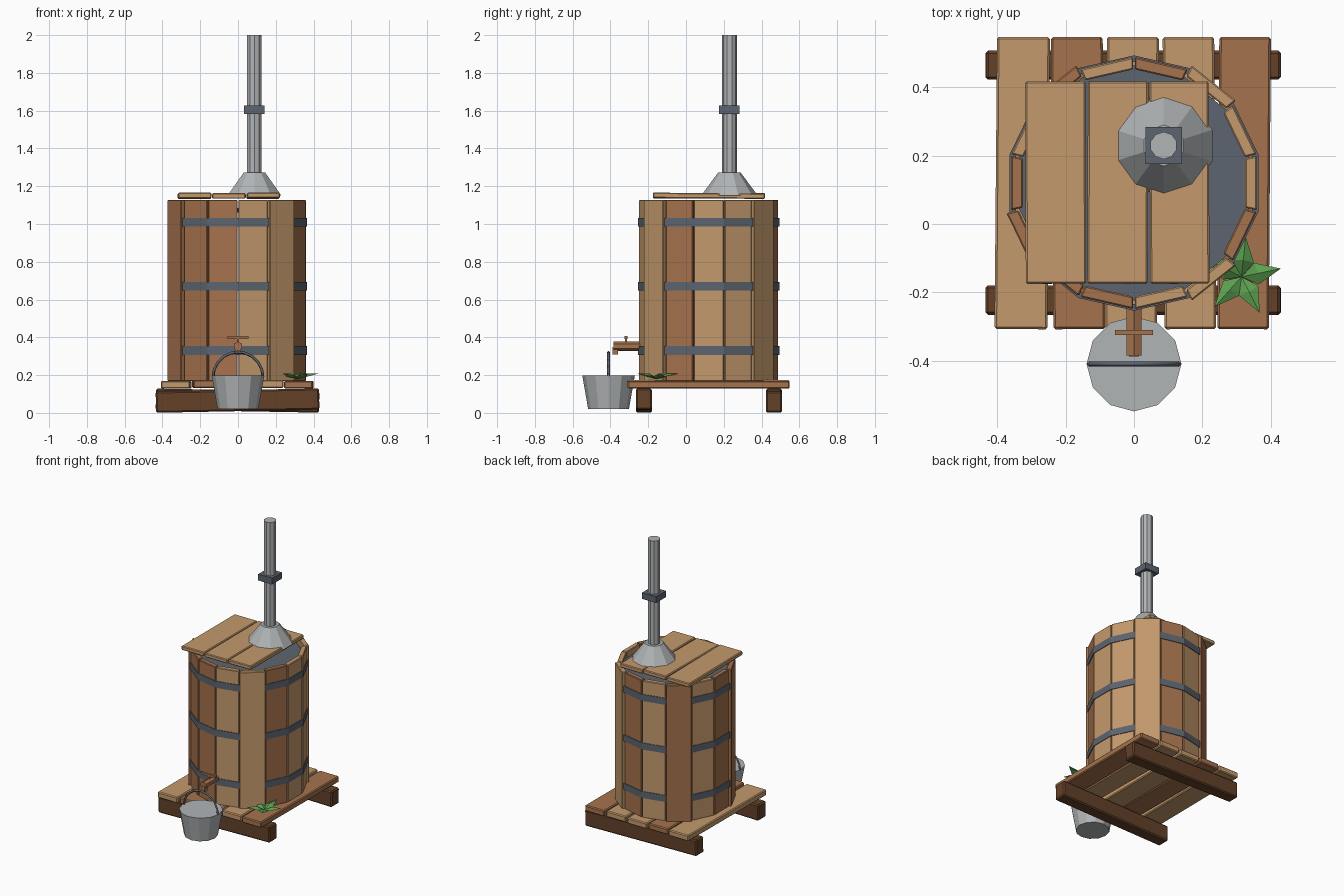
import bpy, bmesh, math
from mathutils import Vector

if "Cube" in bpy.data.objects:
    bpy.data.objects.remove(bpy.data.objects["Cube"])


def mat(name, c):
    m = bpy.data.materials.new(name)
    m.diffuse_color = (*c, 1)
    m.use_nodes = True
    m.node_tree.nodes["Principled BSDF"].inputs["Base Color"].default_value = m.diffuse_color
    return m


LIGHT = mat("light_wood", (0.55, 0.32, 0.15))
MID = mat("red_wood", (0.38, 0.17, 0.075))
DARK = mat("dark_wood", (0.125, 0.053, 0.022))
METAL = mat("pale_metal", (0.44, 0.46, 0.47))
SLATE = mat("slate_iron", (0.11, 0.13, 0.16))
GREEN = mat("leaf_green", (0.105, 0.35, 0.078))


def mesh(name, verts, faces, material, bevel=0):
    me = bpy.data.meshes.new(name)
    me.from_pydata([tuple(v) for v in verts], [], faces)
    me.materials.append(material)
    ob = bpy.data.objects.new(name, me)
    bpy.context.collection.objects.link(ob)
    if bevel:
        add_bevel(ob, bevel)
    return ob


def add_bevel(ob, w):
    b = ob.modifiers.new("bevel", 'BEVEL')
    b.width, b.segments = w, 1


def box(name, x, y, z, material, bevel=0, rot=(0, 0, 0)):
    """Box from (min, max) pairs, turned about its own centre."""
    loc = [(a + b) / 2 for a, b in (x, y, z)]
    hx, hy, hz = [(b - a) / 2 for a, b in (x, y, z)]
    v = [(sx * hx, sy * hy, sz * hz) for sz in (-1, 1)
         for sx, sy in ((-1, -1), (1, -1), (1, 1), (-1, 1))]
    f = [(3, 2, 1, 0), (4, 5, 6, 7)] + [(i, (i + 1) % 4, (i + 1) % 4 + 4, i + 4) for i in range(4)]
    ob = mesh(name, v, f, material, bevel)
    ob.location, ob.rotation_euler = loc, rot
    return ob


def cone(name, x, y, z0, z1, r0, r1, n, material):
    bpy.ops.mesh.primitive_cone_add(vertices=n, radius1=r0, radius2=r1, depth=z1 - z0,
                                    location=(x, y, (z0 + z1) / 2))
    ob = bpy.context.object
    ob.name = name
    ob.data.materials.append(material)
    return ob


# pallet: two bearers and five boards
box("front_bearer", (-.435, .43), (-.266, -.18), (.009, .121), DARK, .008, (0, math.radians(-1.1), 0))
box("back_bearer", (-.435, .43), (.423, .508), (.009, .121), DARK, .008, (0, math.radians(1.0), 0))
boards = [(-.405, -.25, LIGHT, -.5), (-.24, -.088, MID, .5), (-.082, .07, LIGHT, -.4),
          (.087, .238, LIGHT, .4), (.247, .398, MID, -.4)]
for i, (a, b, m, r) in enumerate(boards):
    dz = .004 * (i % 2)
    box(f"pallet_board_{i}", (a, b), (-.308, .548), (.128 + dz, .17 + dz), m, .006, (0, 0, math.radians(r)))

# barrel staves, corner of the 14-gon facing front
N, CY = 14, .12


def ring(r, k, z):
    a = 2 * math.pi * k / N
    return Vector((r * math.sin(a), CY - r * math.cos(a), z))


light_staves = {0, 1, 3, 4, 5, 7, 9}
proud_staves = {1, 5, 8, 11}
for k in range(N):
    ro = .384 if k in proud_staves else .369
    g = .015
    v = [ring(r, k + t, z) for z in (.168, 1.128)
         for r, t in ((ro - .036, g), (ro, g), (ro, 1 - g), (ro - .036, 1 - g))]
    f = [(3, 2, 1, 0), (4, 5, 6, 7)] + [(i, (i + 1) % 4, (i + 1) % 4 + 4, i + 4) for i in range(4)]
    mesh(f"stave_{k}", v, f, LIGHT if k in light_staves else MID, .004)

# iron hoops
for i, z in enumerate((.33, .67, 1.01)):
    v, f = [], []
    for k in range(N):
        v += [ring(r, k, z + dz) for r, dz in ((.355, -.023), (.374, -.023), (.374, .023), (.355, .023))]
        n = (k + 1) % N
        f += [(4 * k + j, 4 * n + j, 4 * n + (j + 1) % 4, 4 * k + (j + 1) % 4) for j in range(4)]
    mesh(f"hoop_{i}", v, f, SLATE)

# dark inner cover below the lid
cover = [ring(.345, k, z) for z in (1.06, 1.085) for k in range(N)]
mesh("inner_cover", cover, [tuple(reversed(range(N))), tuple(range(N, 2 * N))] +
     [(k, (k + 1) % N, (k + 1) % N + N, k + N) for k in range(N)], SLATE)

# lid boards
for i, (a, b) in enumerate(((-.318, -.141), (-.136, .041), (.046, .22))):
    box(f"lid_board_{i}", (a, b), (-.175, .418), (1.135, 1.164), LIGHT, .005,
        (math.radians((-.3, .2, -.4)[i]), 0, math.radians((.2, -.2, .3)[i])))

# chimney
PX, PY = .087, .23
cone("chimney_hood", PX, PY, 1.15, 1.272, .15, .06, 10, METAL)
cone("chimney_pipe", PX, PY, 1.26, 2.0, .04, .04, 10, METAL)
box("chimney_collar", (PX - .054, PX + .054), (PY - .054, PY + .054), (1.583, 1.627), SLATE)

# tap
spout = cone("tap_spout", 0, -.31, .278, .428, .025, .025, 6, MID)
spout.location = (0, -.31, .353)
spout.rotation_euler = (math.pi / 2, 0, 0)
box("tap_outlet", (-.014, .014), (-.388, -.36), (.31, .35), MID)
box("tap_stem", (-.006, .006), (-.324, -.312), (.36, .395), MID)
box("tap_handle", (-.055, .055), (-.325, -.31), (.392, .407), MID)

# bucket with wire handle
cone("bucket", 0, -.41, .02, .197, .108, .139, 12, METAL)
cu = bpy.data.curves.new("bucket_handle", 'CURVE')
cu.dimensions, cu.bevel_depth, cu.bevel_resolution, cu.use_fill_caps = '3D', .0075, 0, True
sp = cu.splines.new('POLY')
sp.points.add(10)
for i, p in enumerate(sp.points):
    a = math.pi * i / 10
    p.co = (.132 * math.cos(a), -.41, .19 + .132 * math.sin(a), 1)
cu.materials.append(SLATE)
bpy.context.collection.objects.link(bpy.data.objects.new("bucket_handle", cu))

# five folded leaves
v, f = [], []
for i in range(5):
    a = math.radians(84 + 72 * i - 3 * (i % 2))
    d, s = Vector((math.cos(a), math.sin(a), 0)), Vector((-math.sin(a), math.cos(a), 0))
    c = Vector((.315, -.155, 0))
    up = Vector((0, 0, 1))
    n = len(v)
    v += [c + up * .178, c + d * .05 + up * .208, c + d * .118 + up * .209,
          c + d * .045 + s * .032 + up * .192, c + d * .045 - s * .032 + up * .192]
    f += [(n, n + 1, n + 3), (n + 1, n + 2, n + 3), (n, n + 4, n + 1), (n + 1, n + 4, n + 2)]
plant = mesh("leaf_plant", v, f, GREEN)

# consistent outward normals on closed parts
for ob in bpy.data.objects:
    if ob.type == 'MESH' and ob is not plant:
        bm = bmesh.new()
        bm.from_mesh(ob.data)
        bmesh.ops.recalc_face_normals(bm, faces=bm.faces)
        bm.to_mesh(ob.data)
        bm.free()
# leaves face upward
bm = bmesh.new()
bm.from_mesh(plant.data)
bm.normal_update()
bmesh.ops.reverse_faces(bm, faces=[q for q in bm.faces if q.normal.z < 0])
bm.to_mesh(plant.data)
bm.free()
